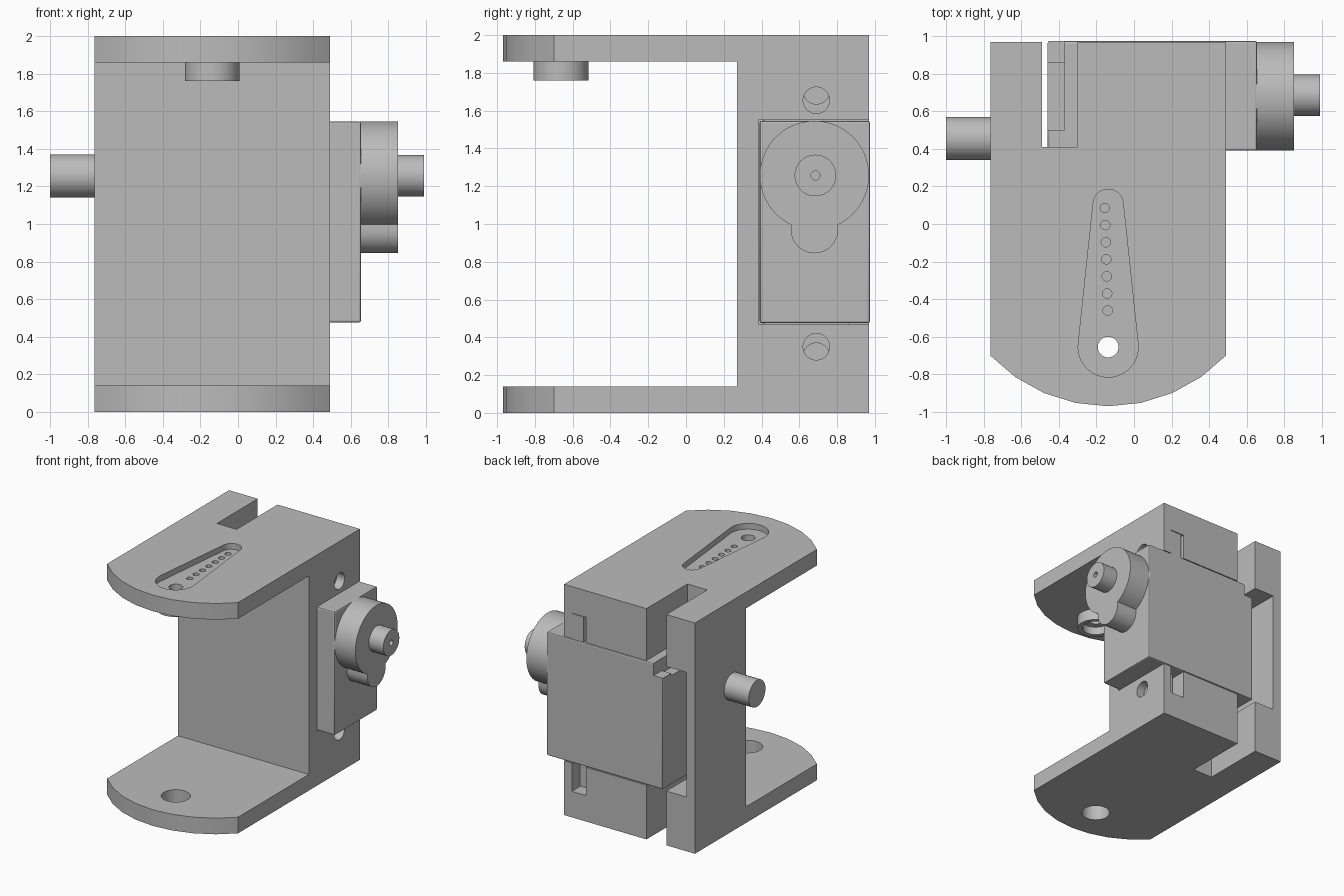
import bpy, bmesh, math
from mathutils import Matrix, Vector

if "Cube" in bpy.data.objects:
    bpy.data.objects.remove(bpy.data.objects["Cube"], do_unlink=True)

grey = bpy.data.materials.new("plain grey")
grey.use_nodes = True
colour = (0.5, 0.5, 0.5, 1)
grey.diffuse_color = colour
grey.node_tree.nodes["Principled BSDF"].inputs["Base Color"].default_value = colour


def finish(name, bm):
    bmesh.ops.recalc_face_normals(bm, faces=bm.faces)
    mesh = bpy.data.meshes.new(name)
    bm.to_mesh(mesh)
    bm.free()
    mesh.materials.append(grey)
    ob = bpy.data.objects.new(name, mesh)
    bpy.context.collection.objects.link(ob)
    return ob


def box(name, x, y, z):
    bm = bmesh.new()
    bmesh.ops.create_cube(bm, size=1)
    for v in bm.verts:
        v.co = [(r[0] + r[1]) / 2 + c * (r[1] - r[0]) for c, r in zip(v.co, (x, y, z))]
    return finish(name, bm)


def prism(name, points, low, high, axis="z"):
    """Extrude a closed outline: (x, y) along z or (y, z) along x."""
    bm = bmesh.new()
    place = (lambda p, h: (p[0], p[1], h)) if axis == "z" else (lambda p, h: (h, p[0], p[1]))
    face = bm.faces.new([bm.verts.new(place(p, low)) for p in points])
    new = bmesh.ops.extrude_face_region(bm, geom=[face])["geom"]
    shift = Vector(place((0, 0), high - low))
    bmesh.ops.translate(bm, vec=shift, verts=[v for v in new if isinstance(v, bmesh.types.BMVert)])
    return finish(name, bm)


def arc(cx, cy, r, start, end, n):
    steps = [math.radians(start + (end - start) * i / n) for i in range(n + 1)]
    return [(cx + r * math.cos(a), cy + r * math.sin(a)) for a in steps]


def disc(name, centre, r, low, high, axis="z", n=48):
    return prism(name, arc(*centre, r, 0, 360, n)[:-1], low, high, axis)


def combine(ob, tools, operation="DIFFERENCE"):
    """Apply each tool to the part, then remove the tool."""
    bpy.context.view_layer.objects.active = ob
    for tool in tools:
        tool.hide_render = True
        mod = ob.modifiers.new("cut", "BOOLEAN")
        mod.object, mod.operation, mod.solver = tool, operation, "EXACT"
        bpy.ops.object.modifier_apply(modifier=mod.name)
        bpy.data.objects.remove(tool, do_unlink=True)


def smooth(ob):
    bpy.ops.object.select_all(action="DESELECT")
    ob.select_set(True)
    bpy.context.view_layer.objects.active = ob
    bpy.ops.object.shade_smooth_by_angle(angle=math.radians(20))


LEFT, RIGHT, BACK = -0.765, 0.49, 0.97
MID = (LEFT + RIGHT) / 2
PIVOT = (MID, -0.655)

# Bracket: rounded-front block with the middle taken out
half = (RIGHT - LEFT) / 2
sagitta = 0.27
radius = (half ** 2 + sagitta ** 2) / (2 * sagitta)
spread = math.degrees(math.asin(half / radius))
outline = arc(MID, -0.97 + radius, radius, 270 - spread, 270 + spread, 8)
outline += [(RIGHT, BACK), (LEFT, BACK)]
bracket = prism("bracket", outline, 0, 2)
cuts = [box("gap", (-1, 1), (-1.2, 0.27), (0.14, 1.86))]

# Slots and pockets that hold the motor
cuts += [
    box("cable_slot", (-0.49, -0.30), (0.41, 1.2), (-0.2, 2.2)),
    box("wall_pocket", (-0.685, -0.40), (0.41, 1.2), (0.47, 1.55)),
    box("motor_pocket", (-0.40, 0.7), (0.385, 1.2), (0.47, 1.55)),
    box("tab_slot", (0.28, 0.415), (0.41, 1.2), (0.225, 1.77)),
]
for z in (0.35, 1.655):
    cuts.append(disc("screw_hole", (0.69, z), 0.07, 0.12, 0.6, "x"))

# Tapered arm recess and its row of holes in the top plate
arm = arc(*PIVOT, 0.16, 172, 368, 24) + arc(MID, 0.105, 0.08, 8, 172, 16)
cuts.append(prism("arm_recess", arm, 1.95, 2.1))
for i in range(7):
    spot = (-0.155 + 0.0025 * i, 0.085 - 0.091 * i)
    cuts.append(disc("arm_hole", spot, 0.025, 1.9, 2.1, n=20))
cuts.append(disc("top_pivot_hole", PIVOT, 0.055, 1.8, 2.1))
cuts.append(disc("bottom_pivot_hole", PIVOT, 0.115, -0.1, 0.2))
combine(bracket, cuts)
smooth(bracket)

# Hollow boss under the top plate
boss = disc("pivot_boss", (MID, -0.662), 0.145, 1.76, 1.862)
combine(boss, [disc("bore", PIVOT, 0.11, 1.7, 1.83), disc("bore", PIVOT, 0.055, 1.7, 2)])
smooth(boss)

# Side pin
smooth(disc("side_pin", (0.455, 1.255), 0.115, -1.0, -0.76, "x"))

# Motor case with softened edges and a stepped end
case = box("motor_case", (-0.46, 0.655), (0.39, 0.974), (0.475, 1.546))
bevel = case.modifiers.new("soft_edges", "BEVEL")
bevel.width, bevel.segments = 0.012, 2
bpy.context.view_layer.objects.active = case
bpy.ops.object.modifier_apply(modifier=bevel.name)
combine(case, [box("end_notch", (-0.6, -0.37), (0.5, 0.86), (1.42, 1.7)),
               box("end_step", (-0.6, -0.37), (0.8, 1.2), (1.44, 1.7))])
smooth(case)

# Mounting tabs, each with a screw hole
for name, z, back, hole in (("upper_tab", (1.53, 1.765), 0.968, 1.705),
                            ("lower_tab", (0.23, 0.49), 0.86, 0.30)):
    tab = box(name, (0.305, 0.413), (0.415, back), z)
    combine(tab, [disc("tab_hole", (0.69, hole), 0.07, 0.2, 0.5, "x", 32)])
    smooth(tab)

# Gear housing: large round with a small lobe below
housing = disc("gear_housing", (0.68, 1.257), 0.289, 0.65, 0.852, "x", 64)
lobe = arc(0.68, 0.97, 0.125, 180, 360, 24) + [(0.805, 1.1), (0.555, 1.1)]
combine(housing, [prism("lobe", lobe, 0.65, 0.852, "x")], "UNION")
smooth(housing)

# Output shaft with centre hole
shaft = disc("output_shaft", (0.685, 1.257), 0.11, 0.845, 0.99, "x")
combine(shaft, [disc("shaft_hole", (0.685, 1.257), 0.024, 0.9, 1.1, "x", 20)])
smooth(shaft)
